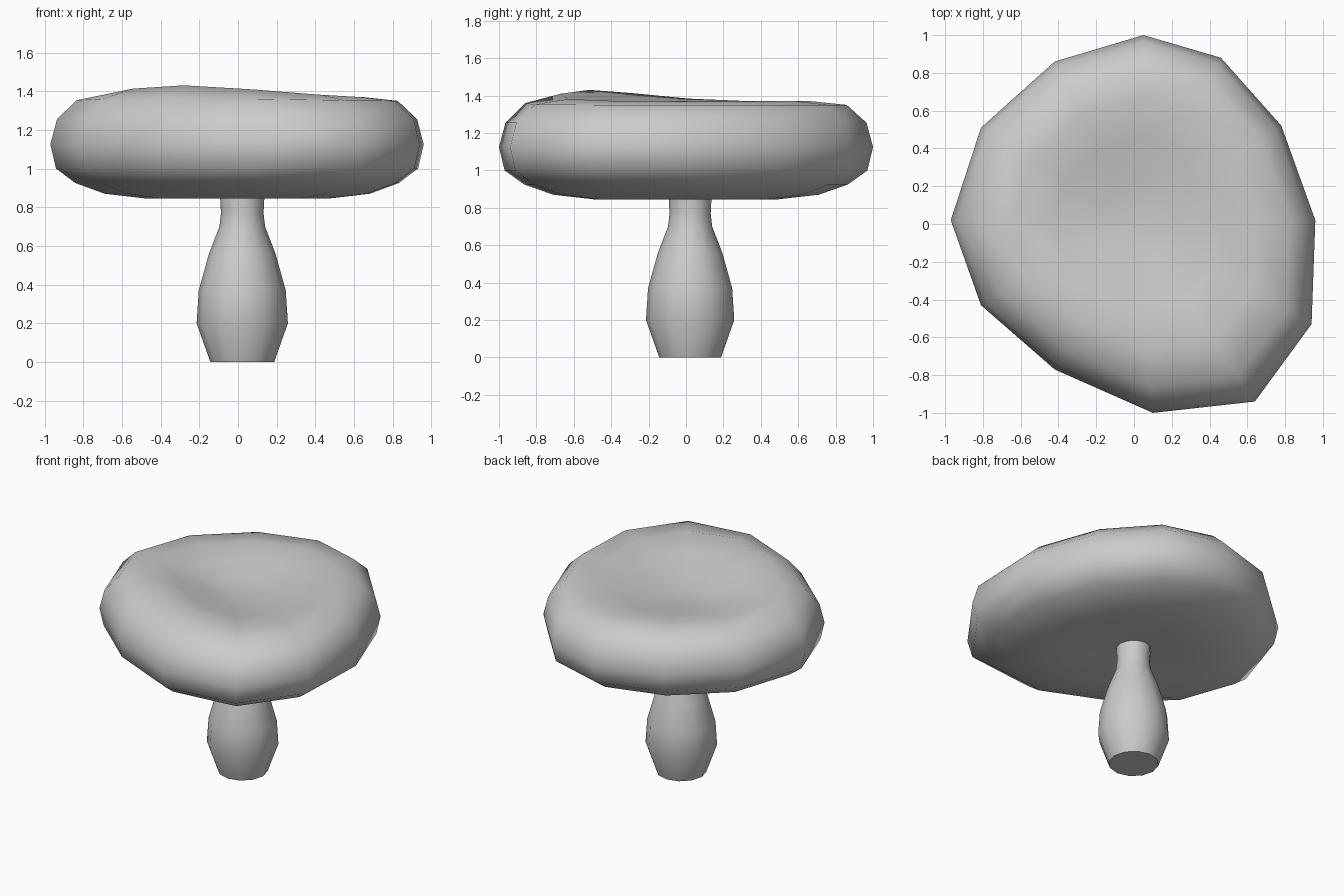
import bpy, bmesh, math
from mathutils import Vector

cube = bpy.data.objects.get("Cube")
if cube:
    bpy.data.objects.remove(cube)

grey = bpy.data.materials.new("plain grey")
grey.use_nodes = True
COLOUR = (0.6, 0.6, 0.6, 1)
grey.diffuse_color = COLOUR
grey.node_tree.nodes["Principled BSDF"].inputs["Base Color"].default_value = COLOUR


def loft(name, rings, start, end, angle):
    """Skin a stack of rings, closing both ends with a fan to a centre point."""
    bm = bmesh.new()
    loops = [[bm.verts.new(p) for p in ring] for ring in rings]
    n = len(loops[0])
    for low, high in zip(loops, loops[1:]):
        for i in range(n):
            j = (i + 1) % n
            bm.faces.new((low[i], low[j], high[j], high[i]))
    for loop, tip in ((loops[0], start), (loops[-1], end)):
        centre = bm.verts.new(tip)
        for i in range(n):
            bm.faces.new((loop[i], loop[(i + 1) % n], centre))
    bmesh.ops.recalc_face_normals(bm, faces=bm.faces)
    mesh = bpy.data.meshes.new(name)
    bm.to_mesh(mesh)
    bm.free()
    mesh.materials.append(grey)
    obj = bpy.data.objects.new(name, mesh)
    bpy.context.collection.objects.link(obj)
    bpy.ops.object.select_all(action='DESELECT')
    obj.select_set(True)
    bpy.context.view_layer.objects.active = obj
    bpy.ops.object.shade_smooth_by_angle(angle=math.radians(angle))
    return obj


# Cap: irregular outline scaled through a rounded section, dished on top
outline = [Vector(p) for p in (
    (0.96, 0.02), (0.78, 0.52), (0.46, 0.88), (0.05, 1.0),
    (-0.42, 0.86), (-0.81, 0.51), (-0.97, 0.02), (-0.81, -0.43),
    (-0.42, -0.77), (0.10, -1.0), (0.64, -0.94), (0.94, -0.53))]
# scale, height, amount of the raised front-right lip
section = [(0.22, 0.865, 0), (0.49, 0.845, 0), (0.71, 0.87, 0), (0.866, 0.925, 0),
           (0.97, 1.0, 0), (1.0, 1.125, 0), (0.965, 1.255, 0), (0.86, 1.35, 0.015),
           (0.67, 1.37, 0.06), (0.45, 1.335, 0.05), (0.22, 1.295, 0.02)]
lip = Vector((-0.5, -0.87))
cap_rings = []
for scale, z, lift in section:
    cap_rings.append([(p.x * scale, p.y * scale,
                       z + lift * max(0, p.normalized().dot(lip)) ** 2)
                      for p in outline])
loft("mushroom_cap", cap_rings, (0, 0, 0.88), (0, 0, 1.28), 180)

# Stem: bulbous lathe, set slightly off centre
SIDES = 12
CX = CY = 0.022
stem_profile = [(0.165, 0), (0.236, 0.2), (0.225, 0.37), (0.172, 0.56),
                (0.118, 0.7), (0.11, 0.77), (0.116, 0.88)]
stem_rings = [[(CX + r * math.cos(math.tau * i / SIDES),
                CY + r * math.sin(math.tau * i / SIDES), z) for i in range(SIDES)]
              for r, z in stem_profile]
loft("mushroom_stem", stem_rings, (CX, CY, 0), (CX, CY, 0.88), 60)
